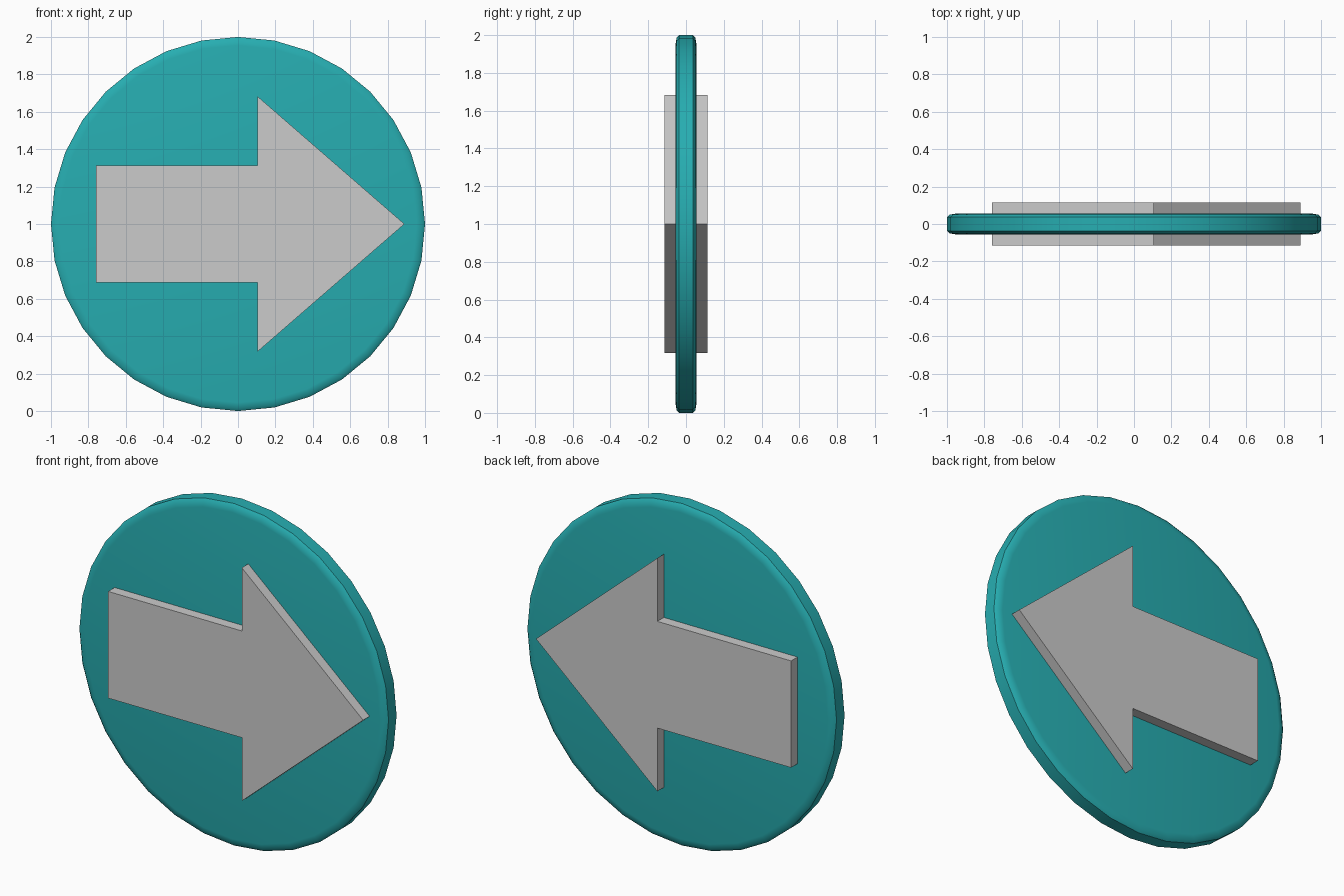
import bpy, bmesh, math
from mathutils import Vector

if "Cube" in bpy.data.objects:
    bpy.data.objects.remove(bpy.data.objects["Cube"])


def finish(name, bm):
    bmesh.ops.recalc_face_normals(bm, faces=bm.faces)
    mesh = bpy.data.meshes.new(name)
    bm.to_mesh(mesh)
    bm.free()
    obj = bpy.data.objects.new(name, mesh)
    bpy.context.collection.objects.link(obj)
    return obj


# Round plate: 32-sided rounded rim, spun about the y axis
SIDES = 32
bm = bmesh.new()
half = [(0, 0.055), (0.955, 0.055), (0.985, 0.05), (1, 0.037)]
profile = half + [(r, -y) for r, y in reversed(half)]
verts = [bm.verts.new((0, y, 1 + r)) for r, y in profile]
edges = [bm.edges.new(pair) for pair in zip(verts, verts[1:])]
bmesh.ops.spin(bm, geom=verts + edges, cent=(0, 0, 1), axis=(0, 1, 0),
               angle=math.tau, steps=SIDES, use_duplicate=False)
bmesh.ops.remove_doubles(bm, verts=bm.verts, dist=1e-4)
plate = finish("round_plate", bm)
teal = bpy.data.materials.new("teal")
teal.diffuse_color = (0.02, 0.42, 0.44, 1)
teal.use_nodes = True
teal.node_tree.nodes["Principled BSDF"].inputs["Base Color"].default_value = teal.diffuse_color
plate.data.materials.append(teal)
bpy.context.view_layer.objects.active = plate
plate.select_set(True)
bpy.ops.object.shade_smooth_by_angle(angle=math.radians(45))

# Arrow: upper outline mirrored to the lower half, extruded through the plate
upper = [(-0.76, 0.312), (0.105, 0.312), (0.105, 0.682)]
outline = upper + [(0.89, 0)] + [(x, -z) for x, z in reversed(upper)]
bm = bmesh.new()
face = bm.faces.new([bm.verts.new((x, -0.115, 1 + z)) for x, z in outline])
new = bmesh.ops.extrude_face_region(bm, geom=[face], use_keep_orig=True)["geom"]
bmesh.ops.translate(bm, vec=Vector((0, 0.23, 0)),
                    verts=[g for g in new if isinstance(g, bmesh.types.BMVert)])
finish("arrow", bm)
